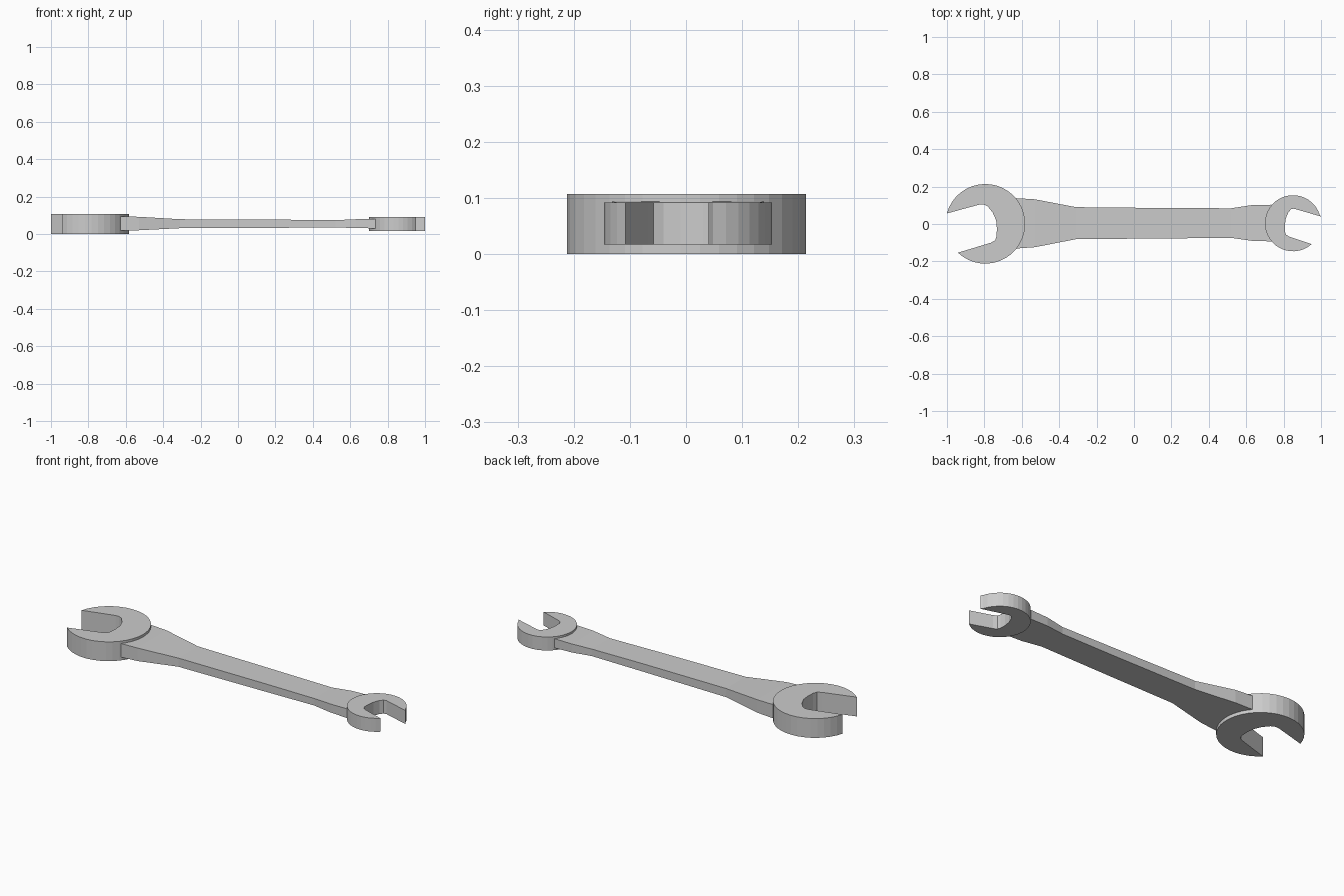
import bpy, bmesh
from math import cos, sin, radians

if "Cube" in bpy.data.objects:
    bpy.data.objects.remove(bpy.data.objects["Cube"])


def make_object(name, bm):
    bmesh.ops.recalc_face_normals(bm, faces=bm.faces)
    mesh = bpy.data.meshes.new(name)
    bm.to_mesh(mesh)
    bm.free()
    obj = bpy.data.objects.new(name, mesh)
    bpy.context.collection.objects.link(obj)
    return obj


def jaw_head(name, centre, radius, start, end, steps, slot, z0, z1):
    """Round head: outer arc closed by the outline of the jaw opening."""
    bm = bmesh.new()
    angles = [radians(start + (end - start) * i / steps) for i in range(steps + 1)]
    outline = [(centre[0] + radius * cos(a), centre[1] + radius * sin(a)) for a in angles]
    outline += slot
    face = bm.faces.new([bm.verts.new((x, y, z0)) for x, y in outline])
    result = bmesh.ops.extrude_face_region(bm, geom=[face])
    top = [v for v in result["geom"] if isinstance(v, bmesh.types.BMVert)]
    bmesh.ops.translate(bm, verts=top, vec=(0, 0, z1 - z0))
    # split the concave caps into clean triangles
    bmesh.ops.triangulate(bm, faces=[f for f in bm.faces if len(f.verts) > 4])
    return make_object(name, bm)


# Large open jaw, arc runs from the lower tip round to the upper tip
jaw_head("large_jaw", (-0.795, 0.001), 0.213, -133.5, 165, 32,
         [(-0.90, 0.084), (-0.825, 0.104), (-0.805, 0.105), (-0.782, 0.094),
          (-0.755, 0.06), (-0.737, 0.02), (-0.733, -0.025), (-0.735, -0.065),
          (-0.743, -0.088), (-0.765, -0.1)],
         0.0, 0.107)

# Small open jaw, arc runs from the upper tip round to the lower tip
jaw_head("small_jaw", (0.85, 0.004), 0.15, 17, 312, 30,
         [(0.865, -0.079), (0.832, -0.068), (0.813, -0.058), (0.807, -0.04),
          (0.806, -0.01), (0.812, 0.03), (0.825, 0.062), (0.84, 0.079),
          (0.855, 0.082), (1.0, 0.04)],
         0.017, 0.092)

# Handle lofted through rectangular sections: x, y low, y high, z low, z high
sections = [
    (-0.63, -0.131, 0.138, 0.018, 0.094),
    (-0.53, -0.124, 0.132, 0.020, 0.092),
    (-0.31, -0.081, 0.090, 0.031, 0.079),
    (0.20, -0.077, 0.085, 0.033, 0.077),
    (0.52, -0.074, 0.084, 0.035, 0.074),
    (0.63, -0.090, 0.101, 0.032, 0.079),
    (0.735, -0.093, 0.103, 0.030, 0.081),
]
bm = bmesh.new()
rings = [[bm.verts.new((x, y, z)) for y, z in ((y0, z0), (y1, z0), (y1, z1), (y0, z1))]
         for x, y0, y1, z0, z1 in sections]
for a, b in zip(rings, rings[1:]):
    for i in range(4):
        j = (i + 1) % 4
        bm.faces.new((a[i], a[j], b[j], b[i]))
bm.faces.new(rings[0])
bm.faces.new(rings[-1])
make_object("handle", bm)
